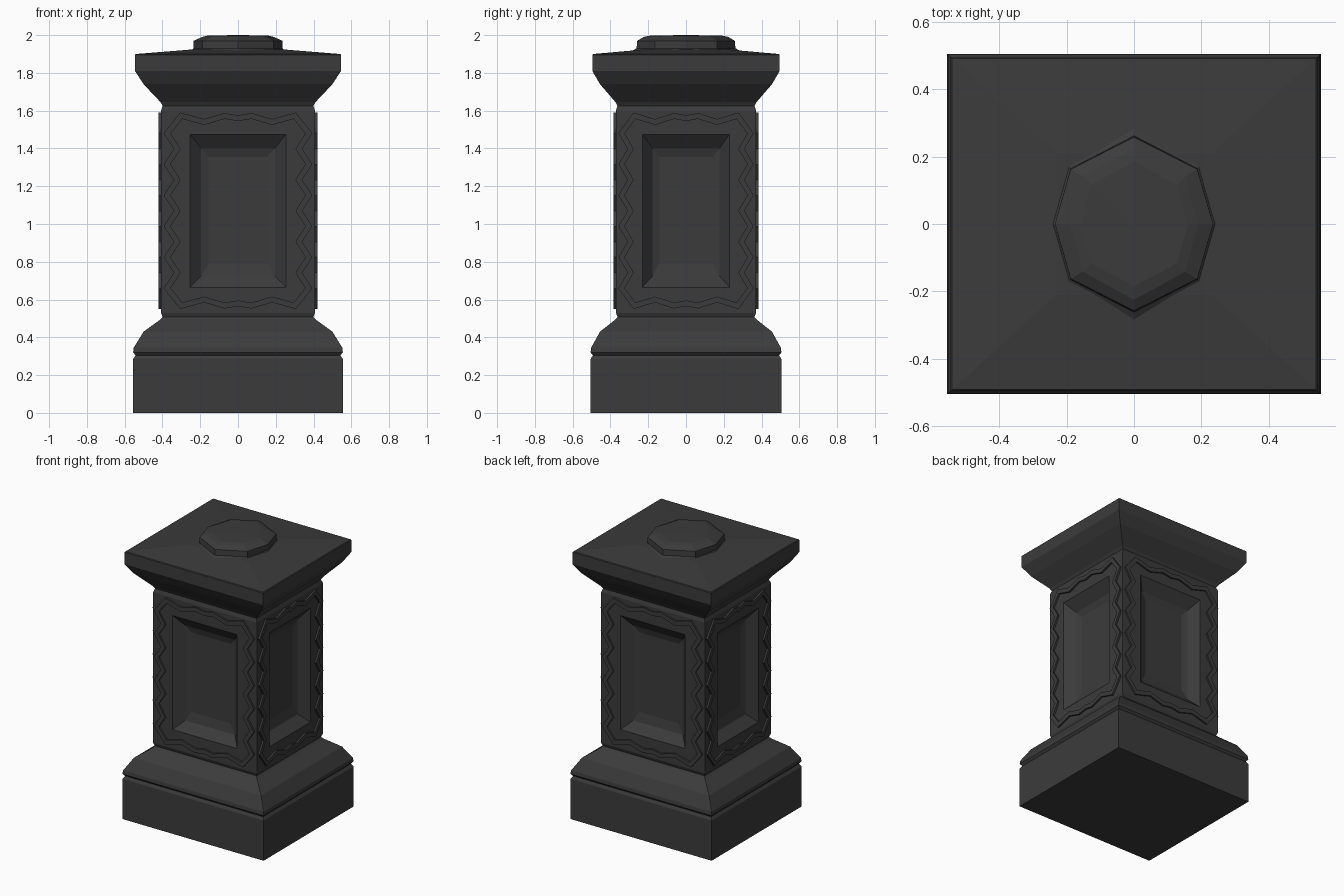
import bpy, bmesh, math
from mathutils import Vector, Matrix

cube = bpy.data.objects.get("Cube")
if cube:
    bpy.data.objects.remove(cube, do_unlink=True)

DEPTH = 0.91  # the plan is a square squeezed along y

stone = bpy.data.materials.new("dark_stone")
stone.use_nodes = True
stone.diffuse_color = (0.044, 0.044, 0.044, 1)
bsdf = stone.node_tree.nodes["Principled BSDF"]
bsdf.inputs["Base Color"].default_value = stone.diffuse_color
bsdf.inputs["Roughness"].default_value = 0.9


def finish(bm, name):
    bmesh.ops.remove_doubles(bm, verts=bm.verts, dist=0.0001)
    bmesh.ops.recalc_face_normals(bm, faces=bm.faces)
    mesh = bpy.data.meshes.new(name)
    bm.to_mesh(mesh)
    bm.free()
    mesh.materials.append(stone)
    obj = bpy.data.objects.new(name, mesh)
    bpy.context.collection.objects.link(obj)
    return obj


def bridge(bm, a, b):
    n = len(a)
    for i in range(n):
        j = (i + 1) % n
        bm.faces.new((a[i], a[j], b[j], b[i]))


def on_side(k, u, out, z):
    """Point on side k: u across, out from the axis, z up."""
    p = Matrix.Rotation(k * math.pi / 2, 3, 'Z') @ Vector((u, -out, z))
    return Vector((p.x, p.y * DEPTH, z))


def square(bm, r, z):
    return [bm.verts.new(on_side(k, -r, r, z)) for k in range(4)]


def loft(name, profile):
    bm = bmesh.new()
    rings = [square(bm, r, z) for r, z in profile]
    for a, b in zip(rings, rings[1:]):
        bridge(bm, a, b)
    bm.faces.new(rings[0])
    bm.faces.new(rings[-1])
    return finish(bm, name)


# Moulded base and cornice
loft("base", [(0.555, 0), (0.555, 0.285), (0.542, 0.305), (0.555, 0.32),
              (0.552, 0.345), (0.50, 0.43), (0.41, 0.495), (0.395, 0.51)])
loft("cornice", [(0.395, 1.62), (0.41, 1.645), (0.50, 1.74), (0.545, 1.81),
                 (0.545, 1.895), (0.54, 1.90), (0.23, 1.925)])

# Shaft with a stepped recessed panel in each side
BODY = 0.408
LOW, HIGH = 0.53, 1.60
bm = bmesh.new()
for k in range(4):
    rings = []
    for half, z0, z1, out in [(BODY, LOW, HIGH, BODY), (0.254, 0.665, 1.475, BODY),
                              (0.195, 0.725, 1.40, 0.345), (0.155, 0.79, 1.355, 0.33)]:
        corners = [(-half, z0), (half, z0), (half, z1), (-half, z1)]
        rings.append([bm.verts.new(on_side(k, u, out, z)) for u, z in corners])
    for a, b in zip(rings, rings[1:]):
        bridge(bm, a, b)
    bm.faces.new(rings[-1])
for z, end in ((LOW, 0.505), (HIGH, 1.63)):
    bridge(bm, square(bm, BODY, z), square(bm, 0.397, end))
finish(bm, "shaft")


# Zigzag frame: sharp teeth up the sides, soft waves along top and bottom
def frame_path():
    teeth, mid, half_h = 11, 1.07, 0.41
    right = [(0.375 if i % 2 == 0 else 0.322, mid - half_h + 2 * half_h * i / (teeth - 1))
             for i in range(teeth)]
    top = [(0.30, 1.573), (0.18, 1.54), (0.07, 1.572), (0, 1.56)]
    top += [(-u, z) for u, z in reversed(top[:-1])]
    left = [(-u, z) for u, z in reversed(right)]
    bottom = [(-u, 2 * mid - z) for u, z in top]
    return [Vector(p) for p in right + top + left + bottom]


def offset(path, dist):
    result = []
    for i, p in enumerate(path):
        d0 = (p - path[i - 1]).normalized()
        d1 = (path[(i + 1) % len(path)] - p).normalized()
        n0, n1 = Vector((d0.y, -d0.x)), Vector((d1.y, -d1.x))
        m = (n0 + n1).normalized()
        result.append(p + m * dist / max(m.dot(n0), 0.5))
    return result


path = frame_path()
for k, side in enumerate(("front", "left", "back", "right")):
    bm = bmesh.new()
    loops = []
    for dist, out in ((0.015, 0.40), (0.015, 0.421), (-0.015, 0.421), (-0.015, 0.40)):
        loops.append([bm.verts.new(on_side(k, p.x, out, p.y)) for p in offset(path, dist)])
    for i in range(4):
        bridge(bm, loops[i], loops[(i + 1) % 4])
    finish(bm, side + "_zigzag_frame")

# Eight-sided cap stone with a shallow domed top
bm = bmesh.new()
rings = []
for rx, ry, z in [(0.25, 0.29, 1.915), (0.235, 0.262, 1.93), (0.235, 0.258, 1.97),
                  (0.19, 0.225, 1.99), (0.16, 0.185, 1.998)]:
    eighth = [(1, 0), (0.80, 0.63), (0, 1), (-0.80, 0.63)]
    plan = eighth + [(-x, -y) for x, y in eighth]
    rings.append([bm.verts.new((x * rx, y * ry, z)) for x, y in plan])
for a, b in zip(rings, rings[1:]):
    bridge(bm, a, b)
bm.faces.new(rings[0])
peak = bm.verts.new((0, 0, 2.0))
for i in range(8):
    bm.faces.new((rings[-1][i], rings[-1][(i + 1) % 8], peak))
finish(bm, "cap_stone")
